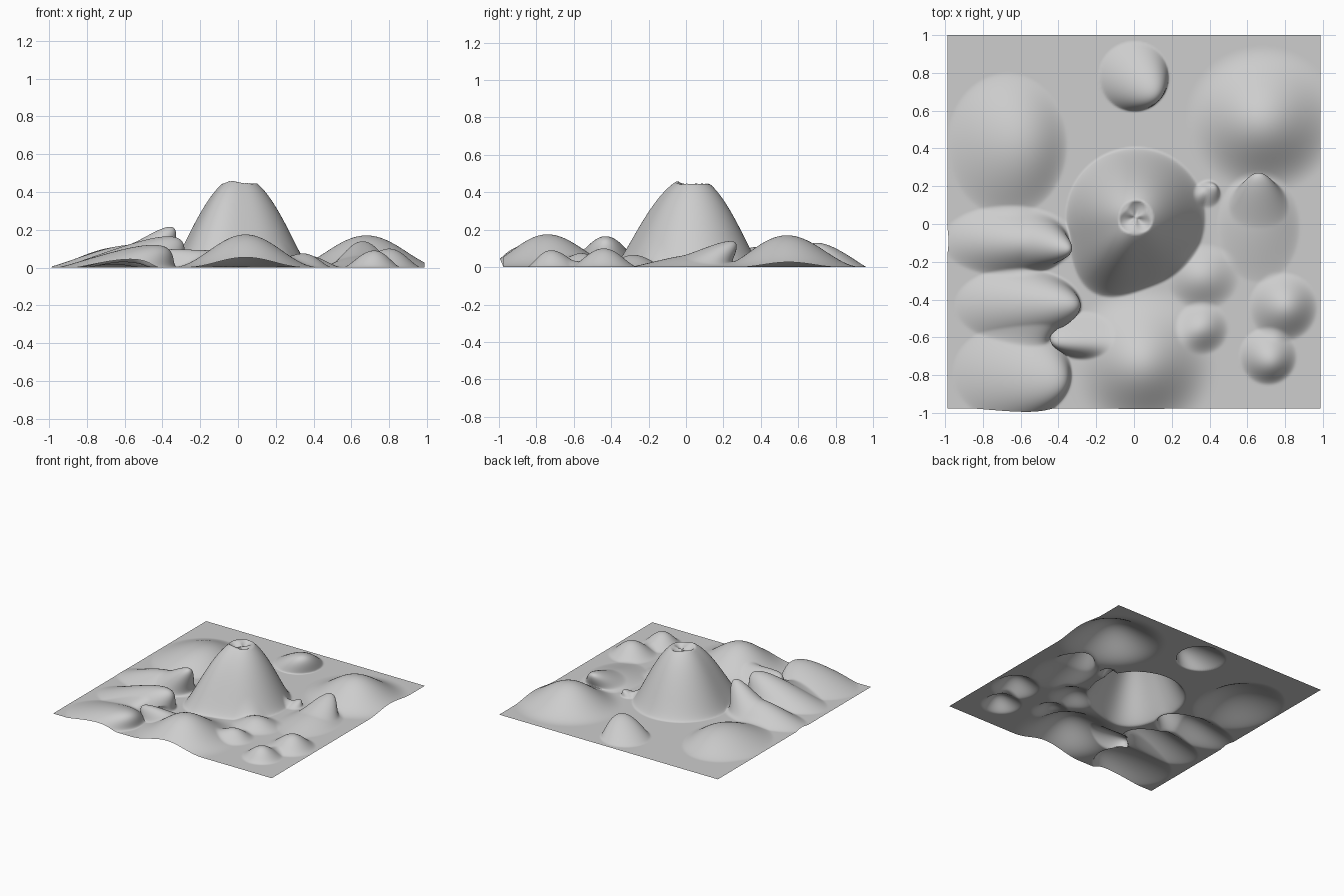
import bpy
import bmesh
import math
from mathutils import Vector

cube = bpy.data.objects.get("Cube")
if cube:
    bpy.data.objects.remove(cube, do_unlink=True)

GRID = 230
HALF = 0.988

# Landforms: centre, radii, height, lean of the crest, falloff power
FORMS = [
    # long side tongue and its thin lifted tip
    ((-0.66, -0.09), (0.36, 0.19), 0.12, (0.10, -0.01), 1.6),
    ((-0.52, -0.10), (0.17, 0.16), 0.12, (0.10, -0.03), 2.0),
    # middle side tongue
    ((-0.61, -0.43), (0.34, 0.20), 0.165, (0.24, 0.0), 1.5),
    # front side tongue
    ((-0.64, -0.79), (0.32, 0.26), 0.12, (0.19, -0.05), 1.4),
    # broad ridge behind them
    ((-0.67, 0.42), (0.32, 0.38), 0.11, (0.05, 0.0), 1.5),
    # tongue leaning backwards and its thin lifted tip
    ((0.66, -0.01), (0.22, 0.30), 0.07, (0.0, 0.09), 1.5),
    ((0.66, 0.07), (0.16, 0.17), 0.075, (0.0, 0.10), 1.8),
    # rounded hills
    ((0.04, -0.73), (0.42, 0.42), 0.175, (0.0, -0.01), 2.8),
    ((0.68, 0.55), (0.42, 0.40), 0.17, (0.0, -0.01), 2.4),
    ((0.0, 0.78), (0.185, 0.185), 0.13, (0.09, -0.08), 1.2),
    # spur of the front hill
    ((-0.28, -0.59), (0.18, 0.13), 0.085, (-0.12, -0.03), 1.7),
    # small mounds
    ((0.36, -0.55), (0.145, 0.145), 0.07, (0.0, 0.0), 2.0),
    ((0.36, -0.28), (0.20, 0.18), 0.065, (0.0, 0.0), 2.0),
    ((0.71, -0.70), (0.155, 0.155), 0.09, (0.01, -0.02), 1.7),
    ((0.79, -0.44), (0.185, 0.185), 0.10, (0.01, 0.0), 1.8),
    ((0.39, 0.16), (0.075, 0.075), 0.045, (0.03, 0.03), 1.8),
]


def falloff(u, power):
    return max(0.0, 1.0 - u * u) ** power


def volcano_height(x, y):
    dx, dy = x - 0.01, y - 0.035
    r, angle = math.hypot(dx, dy), math.atan2(dy, dx)
    # the foot spreads into one corner
    corner = max(0.0, math.cos(angle + math.radians(120))) ** 8
    radius = 0.37 + 0.09 * corner
    z = 0.485 * falloff(r / radius, 1.35)
    # rough rim and shallow crater
    z = min(z, 0.455 + 0.01 * math.sin(3 * angle + 0.5))
    return z - 0.035 * falloff(r / 0.09, 0.8)


def displaced(x, y):
    point = Vector((x, y, volcano_height(x, y)))
    for (cx, cy), (rx, ry), height, lean, power in FORMS:
        f = falloff(math.hypot((x - cx) / rx, (y - cy) / ry), power)
        point += f * Vector((lean[0], lean[1], height))
    return point


# Terrain sheet
bm = bmesh.new()
bmesh.ops.create_grid(bm, x_segments=GRID, y_segments=GRID, size=HALF)
for v in bm.verts:
    v.co = displaced(v.co.x, v.co.y + 0.012)
for face in bm.faces:
    face.smooth = True
mesh = bpy.data.meshes.new("volcano_terrain")
bm.to_mesh(mesh)
bm.free()

# Plain grey ground
grey = bpy.data.materials.new("light_grey")
grey.use_nodes = True
colour = (0.61, 0.61, 0.61, 1.0)
grey.diffuse_color = colour
grey.node_tree.nodes["Principled BSDF"].inputs["Base Color"].default_value = colour
mesh.materials.append(grey)

terrain = bpy.data.objects.new("volcano_terrain", mesh)
bpy.context.collection.objects.link(terrain)
